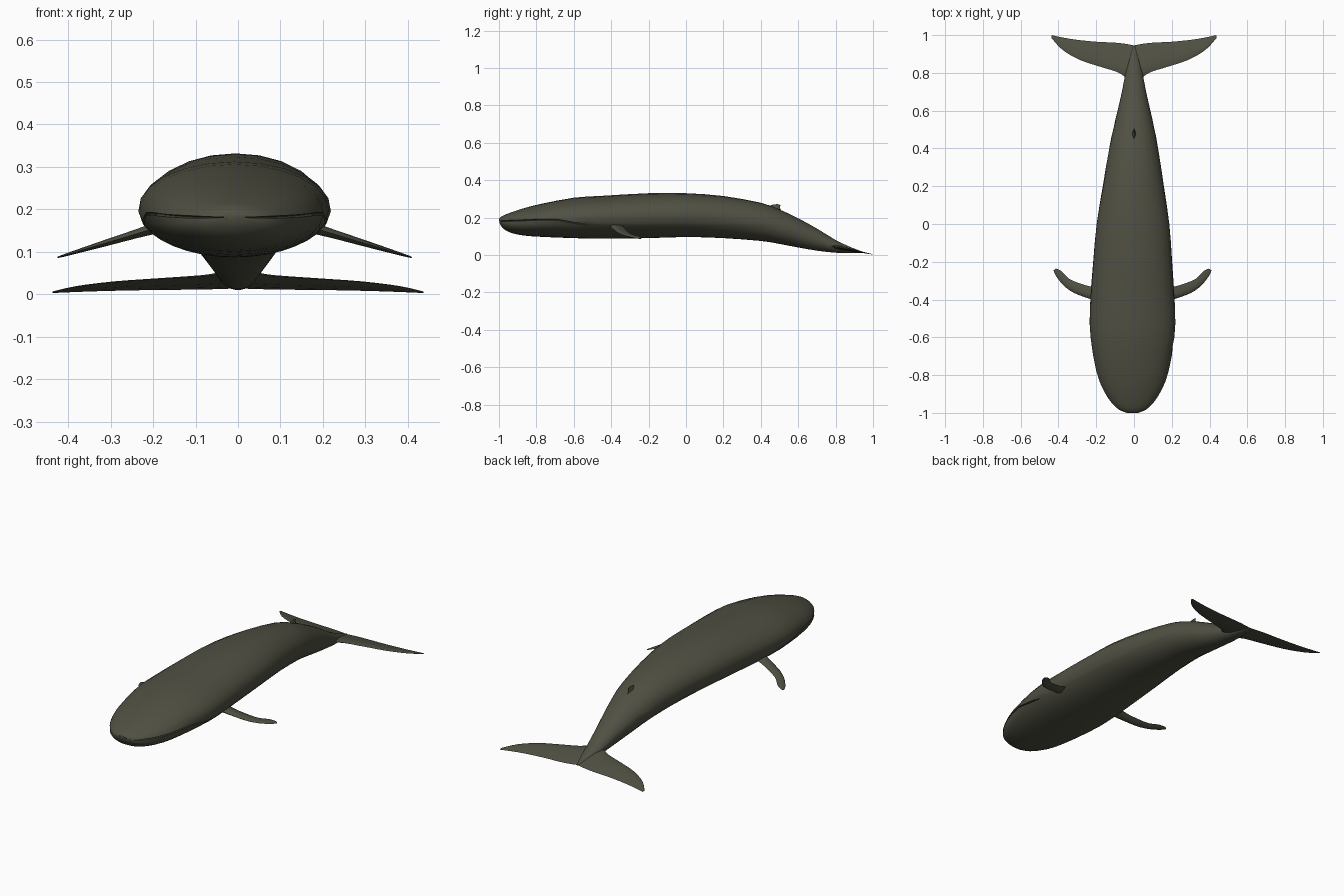
import bpy, bmesh, math

if "Cube" in bpy.data.objects:
    bpy.data.objects.remove(bpy.data.objects["Cube"])

skin = bpy.data.materials.new("dark olive grey skin")
skin.diffuse_color = (0.08, 0.08, 0.056, 1)
skin.use_nodes = True
skin.node_tree.nodes["Principled BSDF"].inputs["Base Color"].default_value = skin.diffuse_color


def spline(rows, n):
    """Resample rows of numbers with a Catmull-Rom curve."""
    out = []
    for i in range(len(rows) - 1):
        quad = [rows[max(i - 1, 0)], rows[i], rows[i + 1], rows[min(i + 2, len(rows) - 1)]]
        for k in range(n):
            t = k / n
            out.append([0.5 * (2 * b + (c - a) * t + (2 * a - 5 * b + 4 * c - d) * t * t
                               + (3 * b - a - 3 * c + d) * t ** 3) for a, b, c, d in zip(*quad)])
    return out + [list(rows[-1])]


def lerp_table(table, y):
    for (y0, v0), (y1, v1) in zip(table, table[1:]):
        if y <= y1:
            return v0 + (v1 - v0) * max(0, (y - y0) / (y1 - y0))
    return table[-1][1]


def loft(name, rings, angle=40):
    """Skin a list of closed rings, capping both ends."""
    bm = bmesh.new()
    vs = [[bm.verts.new(p) for p in r] for r in rings]
    for a, b in zip(vs, vs[1:]):
        for i in range(len(a)):
            j = (i + 1) % len(a)
            bm.faces.new((a[i], a[j], b[j], b[i]))
    bm.faces.new(vs[0])
    bm.faces.new(vs[-1])
    bmesh.ops.remove_doubles(bm, verts=bm.verts, dist=0.0002)
    bmesh.ops.recalc_face_normals(bm, faces=bm.faces)
    me = bpy.data.meshes.new(name)
    bm.to_mesh(me)
    bm.free()
    me.materials.append(skin)
    ob = bpy.data.objects.new(name, me)
    bpy.context.collection.objects.link(ob)
    bpy.ops.object.select_all(action='DESELECT')
    ob.select_set(True)
    bpy.context.view_layer.objects.active = ob
    bpy.ops.object.shade_smooth_by_angle(angle=math.radians(angle))
    return ob


# Body: y, half width, bottom z, top z
stations = [
    (-1.0, 0.03, 0.168, 0.192), (-0.985, 0.07, 0.145, 0.207), (-0.95, 0.112, 0.122, 0.222),
    (-0.88, 0.156, 0.105, 0.246), (-0.78, 0.192, 0.097, 0.272), (-0.6, 0.222, 0.090, 0.306),
    (-0.45, 0.226, 0.087, 0.316), (-0.2, 0.210, 0.090, 0.330), (0.0, 0.194, 0.096, 0.330),
    (0.2, 0.162, 0.090, 0.315), (0.4, 0.130, 0.075, 0.279), (0.5, 0.110, 0.059, 0.243),
    (0.6, 0.087, 0.040, 0.196), (0.7, 0.064, 0.023, 0.141), (0.8, 0.045, 0.012, 0.080),
    (0.88, 0.026, 0.010, 0.042), (0.945, 0.003, 0.011, 0.017)]
mouth = [(-1, 0.181), (-0.9, 0.184), (-0.72, 0.192), (-0.64, 0.184), (-0.57, 0.163), (-0.3, 0.163)]


def side_shift(y):
    return -0.008 * min(1, max(0, (0.6 - y) / 0.9))


def body_ring(y, w, lo, hi):
    c, h = (lo + hi) / 2, (hi - lo) / 2
    am = math.asin(max(-0.5, min(0.3, (lerp_table(mouth, y) - c) / h)))
    gap = min(0.06, 0.003 / h)
    top, bot = math.pi / 2, -math.pi / 2
    angles = [top + (am + gap - top) * i / 7 for i in range(8)] + [am]
    angles += [am - gap + (bot - am + gap) * i / 7 for i in range(8)]
    half = []
    for i, a in enumerate(angles):
        x, z, yy = w * math.cos(a), c + h * math.sin(a), y
        if i == 8 and y < -0.57:            # mouth crease pressed inwards
            x, yy = x - 0.012, y + 0.012
        if i > 8 and y < -0.75:             # lower jaw sits just behind the lip
            yy += 0.004
        half.append((x, yy, z))
    ring = half + [(-x, yy, z) for x, yy, z in half[-2:0:-1]]
    return [(x + side_shift(y), yy, z) for x, yy, z in ring]


loft("body", [body_ring(*s) for s in spline(stations, 2)], 50)


def blade(name, rows, height, side, dx=0):
    """Thin fin; rows are lead x, lead y, trail x, trail y, thickness."""
    rings = []
    for lx, ly, tx, ty, th in spline(rows, 3):
        up, down = [], []
        for f, k in ((0, 0), (0.12, 0.7), (0.35, 1), (0.7, 0.6), (1, 0)):
            x, y = lx + (tx - lx) * f, ly + (ty - ly) * f
            z = height(x, y)
            up.append((side * x + dx, y, z + th * k / 2))
            down.append((side * x + dx, y, z - th * k / 2))
        rings.append(up + down[-2:0:-1])
    return loft(name, rings, 60)


flipper = [(0.17, -0.415, 0.17, -0.335, 0.03), (0.23, -0.395, 0.225, -0.33, 0.022),
           (0.31, -0.365, 0.285, -0.312, 0.016), (0.365, -0.325, 0.335, -0.29, 0.011),
           (0.405, -0.275, 0.375, -0.25, 0.007), (0.418, -0.245, 0.405, -0.236, 0.004)]
fluke = [(0.0, 0.74, 0.0, 0.945, 0.026), (0.045, 0.775, 0.04, 0.953, 0.022),
         (0.085, 0.803, 0.10, 0.960, 0.018), (0.18, 0.833, 0.20, 0.965, 0.014),
         (0.29, 0.870, 0.31, 0.976, 0.011), (0.38, 0.923, 0.39, 0.990, 0.007),
         (0.437, 0.985, 0.435, 1.0, 0.003)]
for side, word in ((1, "left"), (-1, "right")):
    # Flippers
    blade(word + "_flipper", flipper, lambda x, y: 0.152 - 0.30 * (x - 0.2), side, -0.008)
    # Tail flukes
    blade(word + "_fluke", fluke, lambda x, y: 0.003 + 0.2 * (1 - y), side)

# Dorsal fin: small swept-back wedge; front y, back y, z, half width
fin = []
for y0, y1, z, w in ((0.42, 0.515, 0.235, 0.014), (0.44, 0.502, 0.256, 0.009),
                     (0.465, 0.503, 0.264, 0.005), (0.49, 0.508, 0.267, 0.002)):
    ym = y0 + (y1 - y0) * 0.6
    lift = 0.022 if z < 0.24 else 0.005
    fin.append([(0, y0, z + lift), (w, ym, z), (0, y1, z - lift / 2), (-w, ym, z)])
loft("dorsal_fin", fin, 60)
